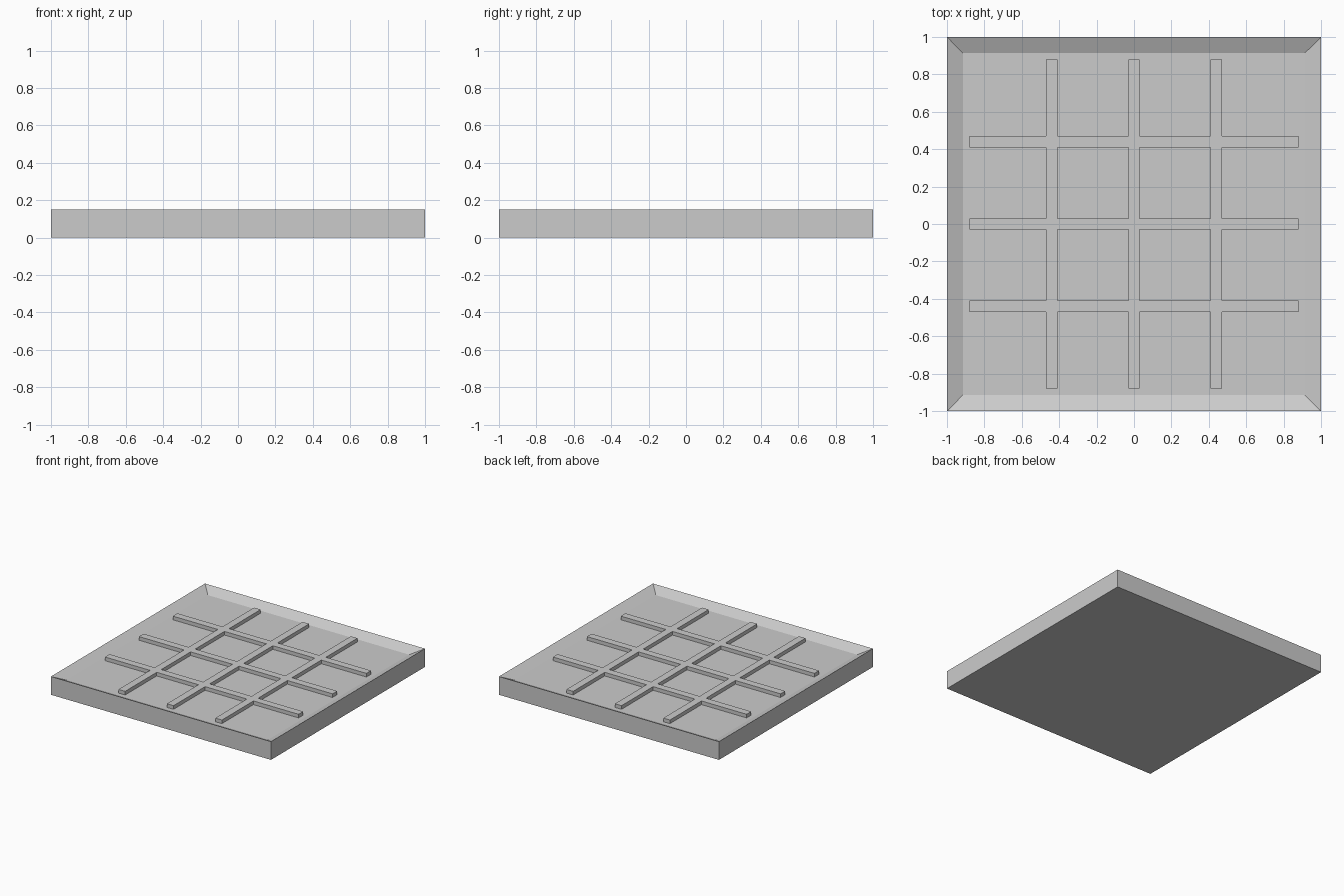
import bpy, bmesh

if "Cube" in bpy.data.objects:
    bpy.data.objects.remove(bpy.data.objects["Cube"])

RIM_Z, FLOOR_Z, RIB_Z = 0.15, 0.11, 0.14
INNER, RIB = 0.88, 0.03


def finish(bm, name):
    bmesh.ops.recalc_face_normals(bm, faces=bm.faces)
    mesh = bpy.data.meshes.new(name)
    bm.to_mesh(mesh)
    bm.free()
    obj = bpy.data.objects.new(name, mesh)
    bpy.context.collection.objects.link(obj)
    return obj


# Square tray: block whose top is inset and pushed down
bm = bmesh.new()
bmesh.ops.create_cube(bm, size=1)
for v in bm.verts:
    v.co = (v.co.x * 2, v.co.y * 2, (v.co.z + 0.5) * RIM_Z)
bm.normal_update()
top = max(bm.faces, key=lambda f: f.calc_center_median().z)
bmesh.ops.inset_region(bm, faces=[top], thickness=1 - INNER)
for v in top.verts:
    v.co.z = FLOOR_Z
finish(bm, "tray")

# Crossing ribs: plan cells between the pockets, extruded up from the floor
stops = [-INNER] + [c + s * RIB for c in (-0.44, 0, 0.44) for s in (-1, 1)] + [INNER]
bm = bmesh.new()
grid = [[bm.verts.new((x, y, FLOOR_Z)) for y in stops] for x in stops]
for i in range(7):
    for j in range(7):
        if i % 2 or j % 2:
            bm.faces.new((grid[i][j], grid[i + 1][j], grid[i + 1][j + 1], grid[i][j + 1]))
bmesh.ops.delete(bm, geom=[v for v in bm.verts if not v.link_faces], context='VERTS')
ext = bmesh.ops.extrude_face_region(bm, geom=bm.faces[:])["geom"]
for v in ext:
    if isinstance(v, bmesh.types.BMVert):
        v.co.z = RIB_Z
finish(bm, "divider_ribs")
